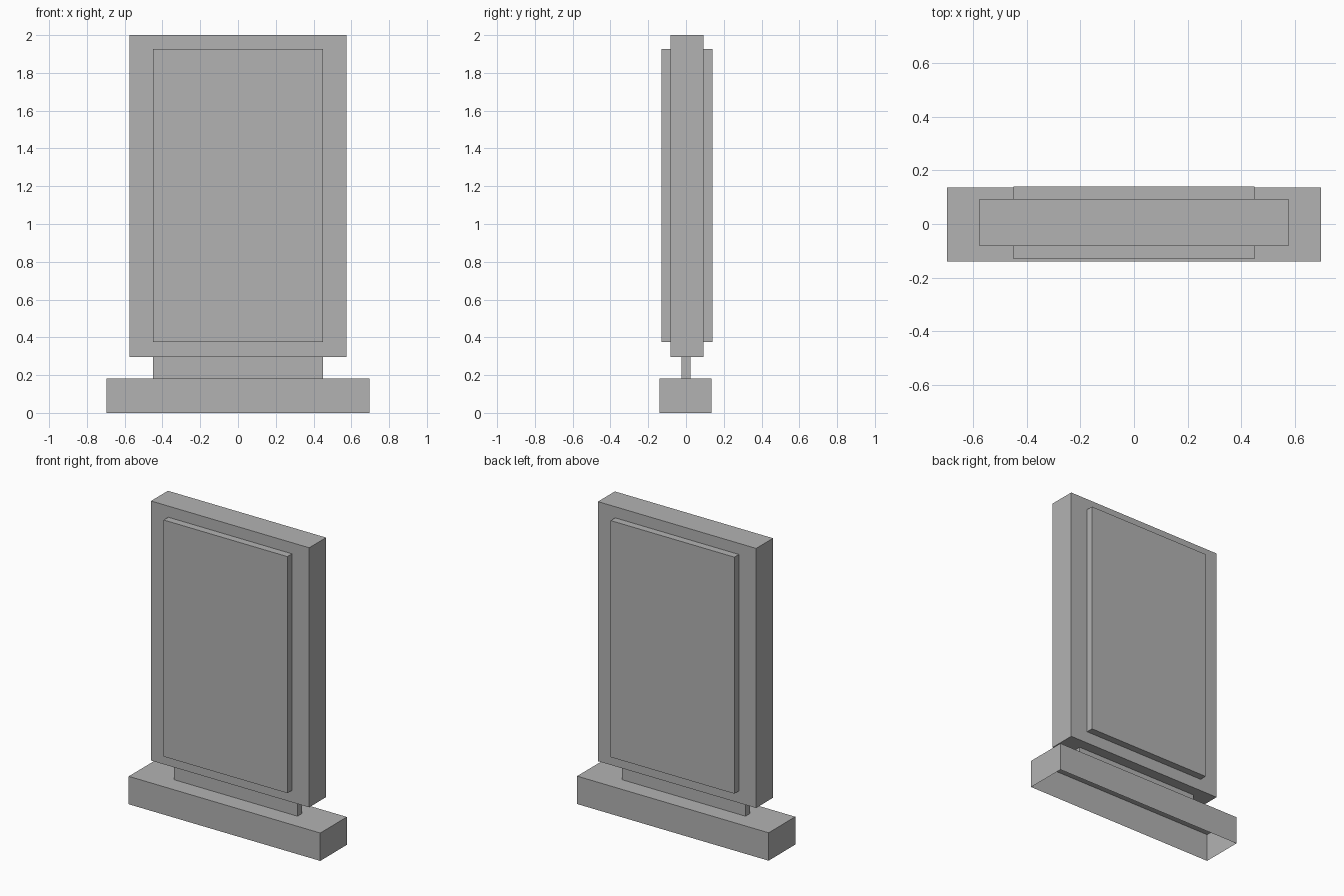
import bpy
import bmesh

cube = bpy.data.objects.get("Cube")
if cube:
    bpy.data.objects.remove(cube, do_unlink=True)

# One plain grey for the whole sign
grey = bpy.data.materials.new("plain_grey")
grey.use_nodes = True
colour = (0.45, 0.45, 0.45, 1.0)
grey.diffuse_color = colour
grey.node_tree.nodes["Principled BSDF"].inputs["Base Color"].default_value = colour


def box(name, half_width, y_range, z_range, open_bottom=False):
    """Box centred on x = 0, optionally without its underside."""
    (y0, y1), (z0, z1) = y_range, z_range
    bm = bmesh.new()
    bmesh.ops.create_cube(bm, size=1)
    for v in bm.verts:
        v.co.x *= 2 * half_width
        v.co.y = y1 if v.co.y > 0 else y0
        v.co.z = z1 if v.co.z > 0 else z0
    bm.normal_update()
    if open_bottom:
        under = [f for f in bm.faces if f.normal.z < -0.5]
        bmesh.ops.delete(bm, geom=under, context='FACES')
    mesh = bpy.data.meshes.new(name)
    bm.to_mesh(mesh)
    bm.free()
    mesh.materials.append(grey)
    obj = bpy.data.objects.new(name, mesh)
    bpy.context.collection.objects.link(obj)
    return obj


BASE_TOP, PANEL_BOTTOM = 0.183, 0.297
PANEL_FRONT, PANEL_BACK = -0.082, 0.093
SCREEN_Z = (0.375, 1.927)

# Hollow plinth and the thin neck that carries the panel
box("base", 0.695, (-0.14, 0.136), (0, BASE_TOP), open_bottom=True)
box("neck", 0.449, (-0.024, 0.024), (BASE_TOP, PANEL_BOTTOM))

# Upright panel with a raised screen on each side
box("panel", 0.574, (PANEL_FRONT, PANEL_BACK), (PANEL_BOTTOM, 2))
box("front_screen", 0.449, (-0.13, PANEL_FRONT), SCREEN_Z)
box("back_screen", 0.449, (PANEL_BACK, 0.14), SCREEN_Z)
